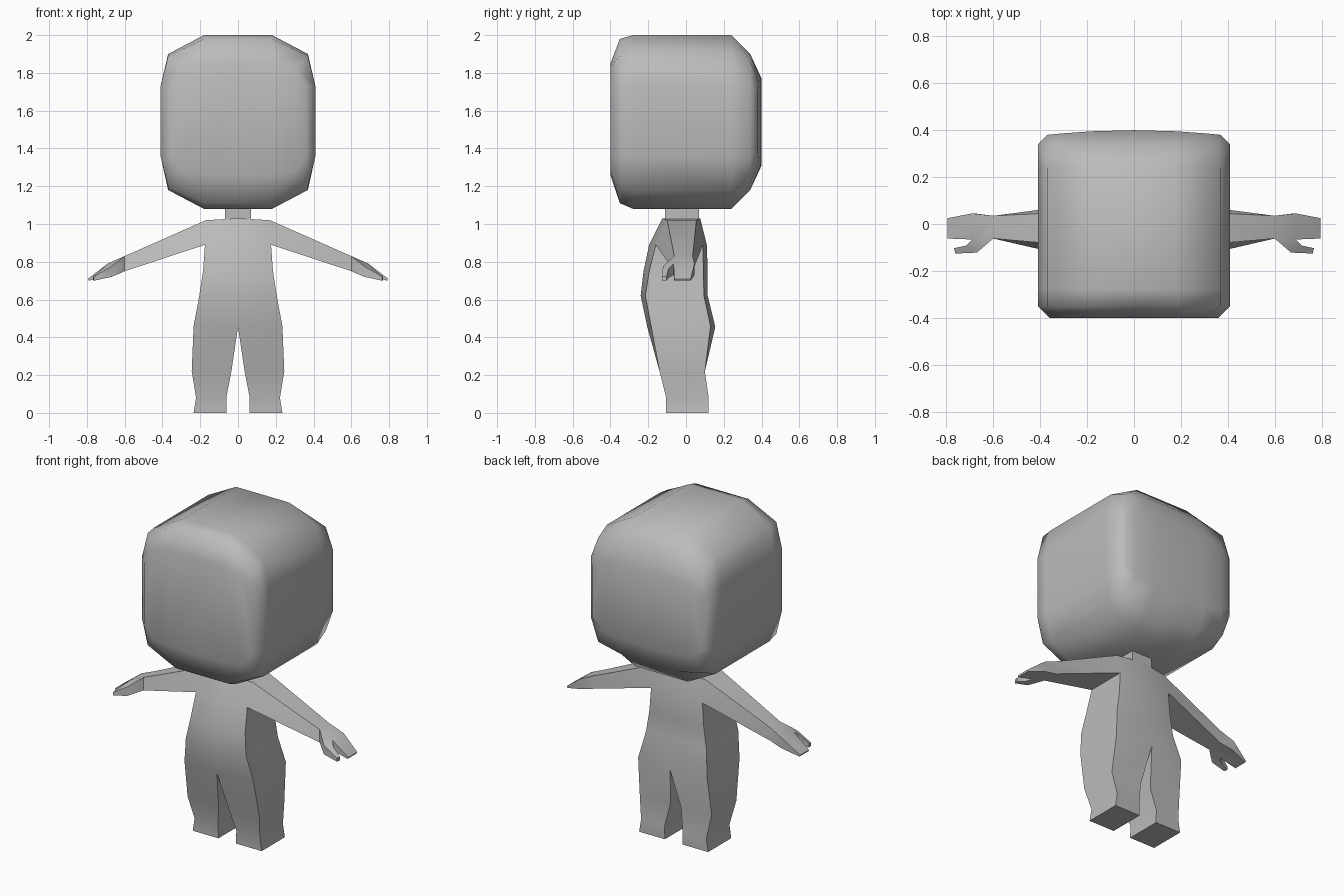
import bpy, bmesh, math

if "Cube" in bpy.data.objects:
    bpy.data.objects.remove(bpy.data.objects["Cube"])

mat = bpy.data.materials.new("plain grey")
mat.diffuse_color = (0.5, 0.5, 0.5, 1)
mat.use_nodes = True
mat.node_tree.nodes["Principled BSDF"].inputs["Base Color"].default_value = mat.diffuse_color


def finish(name, bm, angle):
    """Turn a half mesh (x >= 0) into a mirrored, shaded object."""
    bmesh.ops.remove_doubles(bm, verts=bm.verts[:], dist=0.0005)
    bmesh.ops.recalc_face_normals(bm, faces=bm.faces[:])
    geom = bm.verts[:] + bm.edges[:] + bm.faces[:]
    half = bmesh.ops.duplicate(bm, geom=geom)["geom"]
    for v in half:
        if isinstance(v, bmesh.types.BMVert):
            v.co.x *= -1
    bmesh.ops.reverse_faces(bm, faces=[f for f in half if isinstance(f, bmesh.types.BMFace)])
    bmesh.ops.remove_doubles(bm, verts=bm.verts[:], dist=0.0005)
    bmesh.ops.recalc_face_normals(bm, faces=bm.faces[:])
    me = bpy.data.meshes.new(name)
    bm.to_mesh(me)
    bm.free()
    me.materials.append(mat)
    ob = bpy.data.objects.new(name, me)
    bpy.context.collection.objects.link(ob)
    bpy.ops.object.select_all(action='DESELECT')
    ob.select_set(True)
    bpy.context.view_layer.objects.active = ob
    bpy.ops.object.shade_smooth_by_angle(angle=math.radians(angle))


def rings_to_verts(bm, rings):
    return [[bm.verts.new(p) for p in r] for r in rings]


# Head: rounded box lofted from front to back in half rings
# y, top z, bottom z, shoulder drop, side top z, side bottom z, corner x, side x
head_rows = [
    (-0.40, 1.85, 1.26, 0.02, 1.73, 1.36, 0.30, 0.36),
    (-0.35, 1.98, 1.11, 0.09, 1.73, 1.36, 0.37, 0.41),
    (-0.28, 2.00, 1.08, 0.10, 1.73, 1.36, 0.37, 0.41),
    (0.24, 2.00, 1.08, 0.10, 1.73, 1.36, 0.37, 0.41),
    (0.34, 1.90, 1.18, 0.04, 1.73, 1.36, 0.36, 0.41),
    (0.39, 1.77, 1.31, 0.02, 1.70, 1.38, 0.31, 0.37),
]
bm = bmesh.new()
rings = []
for y, t, b, d, st, sb, cx, sx in head_rows:
    pts = [(0, t), (0.18, t), (cx, t - d), (sx, st), (sx, sb), (cx, b + d), (0.18, b), (0, b)]
    bow = 0.02 if y > 0.38 else 0
    rings.append([(x, y + bow * (0.5 - (x / 0.37) ** 2), z) for x, z in pts])
rv = rings_to_verts(bm, rings)
for r0, r1 in zip(rv, rv[1:]):
    for i in range(7):
        bm.faces.new((r0[i], r0[i + 1], r1[i + 1], r1[i]))
for r in (rv[0], rv[-1]):
    for i in range(3):
        bm.faces.new((r[i], r[i + 1], r[6 - i], r[7 - i]))
finish("head", bm, 60)

# Body: leg and torso rows
# z inner, z outer, x inner, x outer, front y inner/outer, back y inner/outer
body_rows = [
    (0.00, 0.00, 0.06, 0.235, -0.105, -0.105, 0.12, 0.12),
    (0.08, 0.08, 0.062, 0.222, -0.105, -0.105, 0.12, 0.12),
    (0.22, 0.22, 0.035, 0.245, -0.14, -0.14, 0.10, 0.10),
    (0.455, 0.46, 0.0, 0.235, -0.205, -0.185, 0.155, 0.13),
    (0.62, 0.62, 0.0, 0.205, -0.24, -0.215, 0.115, 0.095),
    (0.75, 0.75, 0.0, 0.185, -0.225, -0.195, 0.115, 0.092),
    (0.89, 0.89, 0.0, 0.175, -0.195, -0.16, 0.11, 0.09),
    (1.03, 1.02, 0.0, 0.17, -0.125, -0.10, 0.075, 0.055),
]
bm = bmesh.new()
rings = [[(xi, fi, zi), (xo, fo, zo), (xo, bo, zo), (xi, bi, zi)]
         for zi, zo, xi, xo, fi, fo, bi, bo in body_rows]
rv = rings_to_verts(bm, rings)
bm.faces.new(rv[0])
bm.faces.new(rv[-1])
last = len(rv) - 2
for k in range(last + 1):
    a, b = rv[k], rv[k + 1]
    for i in range(4):
        if (i == 3 and k >= 3) or (i == 1 and k == last):
            continue  # open at the centre line and at the arm socket
        j = (i + 1) % 4
        bm.faces.new((a[i], a[j], b[j], b[i]))

# Arm and palm: rings of bottom front, bottom back, top back, top front
arm = [[rv[-2][1], rv[-2][2], rv[-1][2], rv[-1][1]]]
for xb, zb, xt, zt, f, k in [
    (0.60, 0.75, 0.60, 0.83, -0.062, 0.035),
    (0.68, 0.73, 0.69, 0.79, -0.066, 0.045),
    (0.79, 0.70, 0.795, 0.71, -0.062, 0.025),
]:
    arm.append([bm.verts.new(p) for p in
                ((xb, f, zb), (xb, k, zb), (xt, k, zt), (xt, f, zt))])
for n, (a, b) in enumerate(zip(arm, arm[1:])):
    for i in range(4):
        if n == 1 and i == 3:
            continue  # thumb grows out of this face
        j = (i + 1) % 4
        bm.faces.new((a[i], a[j], b[j], b[i]))
bm.faces.new(arm[-1])

# Thumb: bent finger in front of the palm
thumb = [[arm[1][0], arm[2][0], arm[2][3], arm[1][3]]]
for pts in [
    ((0.67, -0.122, 0.72), (0.715, -0.092, 0.715), (0.715, -0.092, 0.765), (0.67, -0.122, 0.775)),
    ((0.762, -0.126, 0.70), (0.767, -0.103, 0.70), (0.767, -0.103, 0.722), (0.762, -0.126, 0.722)),
]:
    thumb.append([bm.verts.new(p) for p in pts])
for a, b in zip(thumb, thumb[1:]):
    for i in range(4):
        j = (i + 1) % 4
        bm.faces.new((a[i], a[j], b[j], b[i]))
bm.faces.new(thumb[-1])
finish("body", bm, 40)

# Neck: short post reaching into the head
bm = bmesh.new()
lo = [bm.verts.new(p) for p in ((0, -0.11, 1.01), (0.07, -0.11, 1.01), (0.07, 0.07, 1.01), (0, 0.07, 1.01))]
hi = [bm.verts.new((v.co.x, v.co.y, 1.09)) for v in lo]
for i in range(3):
    bm.faces.new((lo[i], lo[i + 1], hi[i + 1], hi[i]))
finish("neck", bm, 30)
